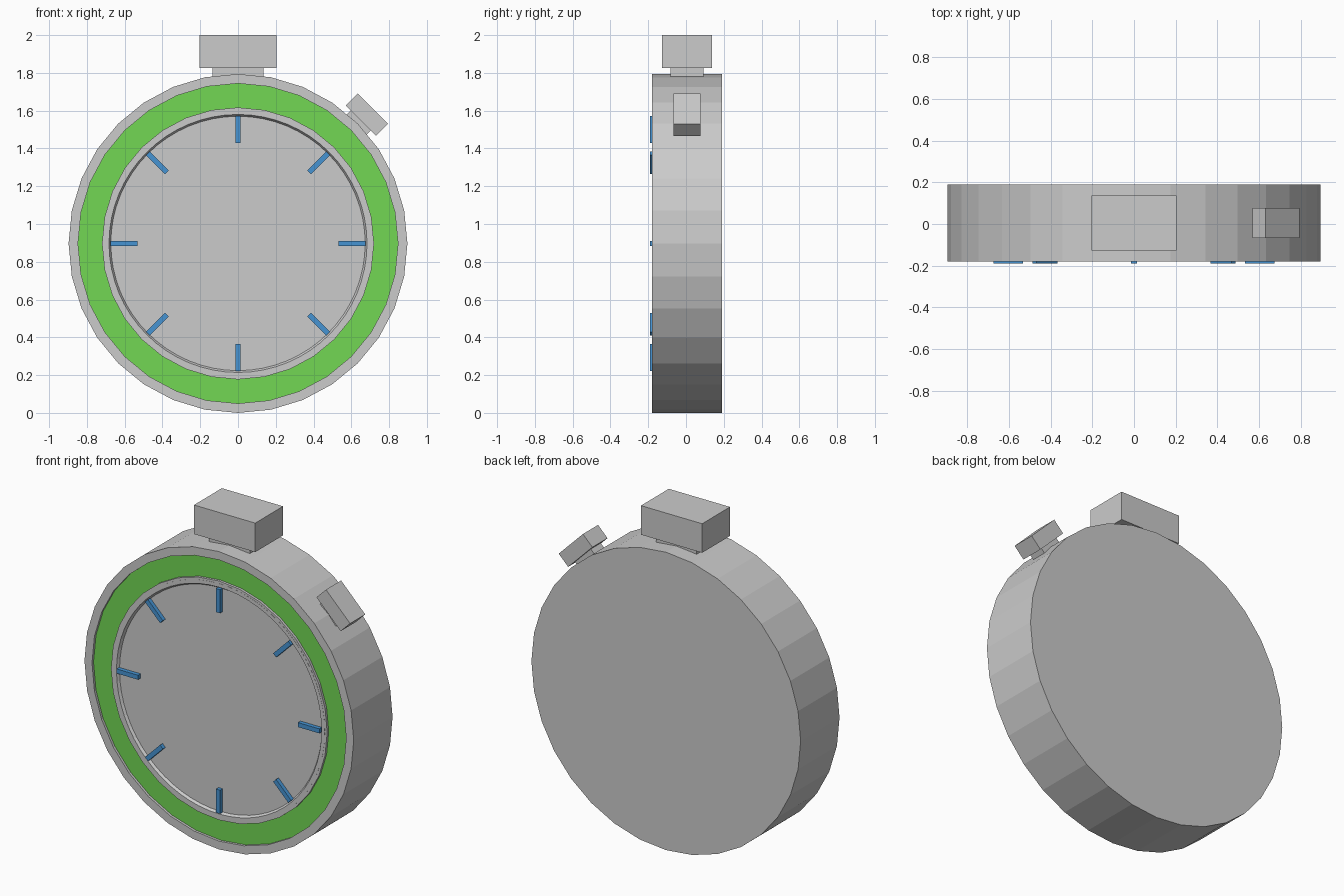
import bpy, bmesh, math
from mathutils import Matrix, Vector

if "Cube" in bpy.data.objects:
    bpy.data.objects.remove(bpy.data.objects["Cube"], do_unlink=True)


def material(name, rgb):
    m = bpy.data.materials.new(name)
    m.use_nodes = True
    m.diffuse_color = (*rgb, 1)
    m.node_tree.nodes["Principled BSDF"].inputs["Base Color"].default_value = (*rgb, 1)
    return m


GREY = material("light grey", (0.6, 0.6, 0.6))
GREEN = material("green", (0.168, 0.68, 0.087))
BLUE = material("blue", (0.061, 0.296, 0.651))

R = 0.897             # case radius
CENTRE = Vector((0, 0.005, R))
FRONT, BACK = -0.18, 0.19


def finish(name, bm, mats):
    bmesh.ops.recalc_face_normals(bm, faces=bm.faces[:])
    me = bpy.data.meshes.new(name)
    bm.to_mesh(me)
    bm.free()
    for m in mats:
        me.materials.append(m)
    ob = bpy.data.objects.new(name, me)
    bpy.context.collection.objects.link(ob)
    return ob


def lathe(name, profile, sides, mats, closed=False, painted=None):
    """Turn (radius, y) points about the case axis; cap the ends or close the loop."""
    bm = bmesh.new()
    rings = []
    for r, y in profile:
        ring = []
        for i in range(sides):
            a = math.tau * i / sides
            ring.append(bm.verts.new((r * math.cos(a), y, CENTRE.z + r * math.sin(a))))
        rings.append(ring)
    for k in range(len(rings) if closed else len(rings) - 1):
        a, b = rings[k], rings[(k + 1) % len(rings)]
        for i in range(sides):
            j = (i + 1) % sides
            f = bm.faces.new((a[i], a[j], b[j], b[i]))
            f.material_index = int(k == painted)
    if not closed:
        bm.faces.new(rings[0])
        bm.faces.new(rings[-1])
    return finish(name, bm, mats)


def radial_box(name, angle, inner, outer, width, y0, y1, mat):
    """Box standing on the case axis, pointing outward at an angle from the top."""
    bm = bmesh.new()
    bmesh.ops.create_cube(bm, size=1)
    place = (Matrix.Translation((0, (y0 + y1) / 2, CENTRE.z))
             @ Matrix.Rotation(angle, 4, 'Y')
             @ Matrix.Translation((0, 0, (inner + outer) / 2))
             @ Matrix.Diagonal((width, y1 - y0, outer - inner, 1)))
    bmesh.ops.transform(bm, matrix=place, verts=bm.verts[:])
    return finish(name, bm, [mat])


# Case with a green channel and a shallow dial recess
GROOVE, DIAL = FRONT + 0.015, FRONT + 0.014
lathe("case", [(R, BACK), (R, FRONT), (0.847, FRONT), (0.847, GROOVE),
               (0.72, GROOVE), (0.72, FRONT), (0.70, FRONT), (0.70, DIAL)],
      32, [GREY, GREEN], painted=3)

# Fine bevelled ring around the dial
lathe("dial_ring", [(0.705, FRONT - 0.001), (0.683, FRONT - 0.001),
                    (0.672, DIAL + 0.002), (0.705, DIAL + 0.002)],
      64, [GREY], closed=True)

# Eight hour markers
for i in range(8):
    radial_box(f"dial_marker_{i + 1}", math.tau * i / 8, 0.533, 0.675, 0.027,
               -0.19, DIAL + 0.005, BLUE)


# Push buttons: a cap on a narrower stem
def button(name, angle, base, neck, top, stem_w, stem_d, cap_w, cap_d):
    y = CENTRE.y
    radial_box(name + "_stem", angle, base, neck, stem_w, y - stem_d / 2, y + stem_d / 2, GREY)
    radial_box(name + "_cap", angle, neck, top, cap_w, y - cap_d / 2, y + cap_d / 2, GREY)


button("top_button", 0, 0.85, 0.928, 2 - R, 0.272, 0.174, 0.408, 0.265)
button("side_button", math.pi / 4, 0.85, 0.920, 1.009, 0.15, 0.095, 0.228, 0.144)
